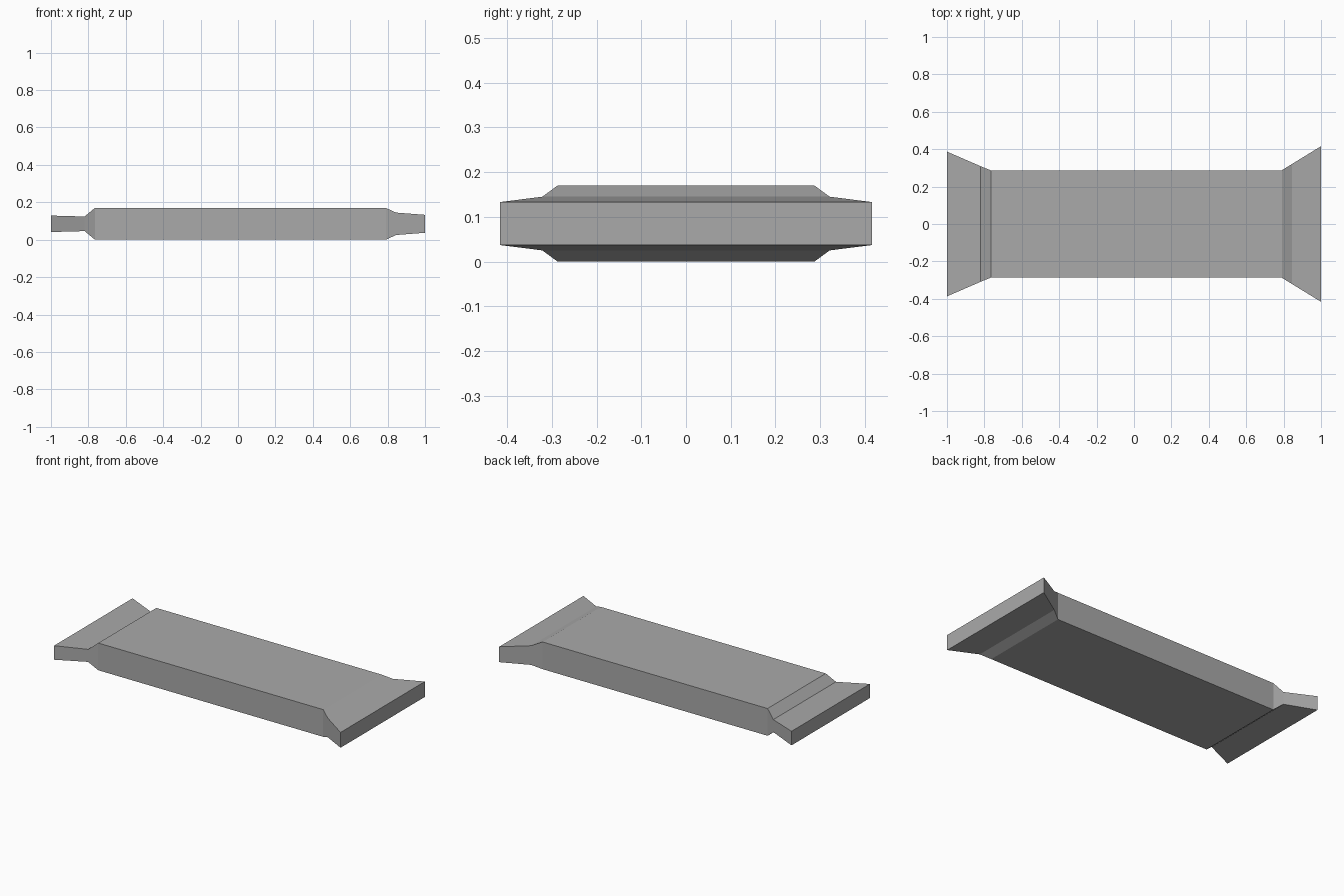
import bpy
import bmesh

cube = bpy.data.objects.get("Cube")
if cube:
    bpy.data.objects.remove(cube, do_unlink=True)

MID_Z = 0.085

# Plain grey finish
grey = bpy.data.materials.new("plain_grey")
grey.use_nodes = True
colour = (0.4, 0.4, 0.4, 1)
grey.diffuse_color = colour
grey.node_tree.nodes["Principled BSDF"].inputs["Base Color"].default_value = colour

# Cross-sections along the slab: x, half width, half thickness
sections = [
    (-1.0, 0.387, 0.044),
    (-0.82, 0.309, 0.039),
    (-0.765, 0.287, 0.085),
    (0.79, 0.287, 0.085),
    (0.845, 0.321, 0.06),
    (1.0, 0.416, 0.048),
]

# Loft rectangular rings into one closed slab with flared ends
bm = bmesh.new()
rings = []
for x, w, t in sections:
    corners = [(-w, -t), (w, -t), (w, t), (-w, t)]
    rings.append([bm.verts.new((x, y, MID_Z + z)) for y, z in corners])
for a, b in zip(rings, rings[1:]):
    for i in range(4):
        j = (i + 1) % 4
        bm.faces.new((a[i], a[j], b[j], b[i]))
bm.faces.new(rings[0])
bm.faces.new(rings[-1])
bmesh.ops.recalc_face_normals(bm, faces=bm.faces)

mesh = bpy.data.meshes.new("flared_slab")
bm.to_mesh(mesh)
bm.free()
mesh.materials.append(grey)
slab = bpy.data.objects.new("flared_slab", mesh)
bpy.context.collection.objects.link(slab)
